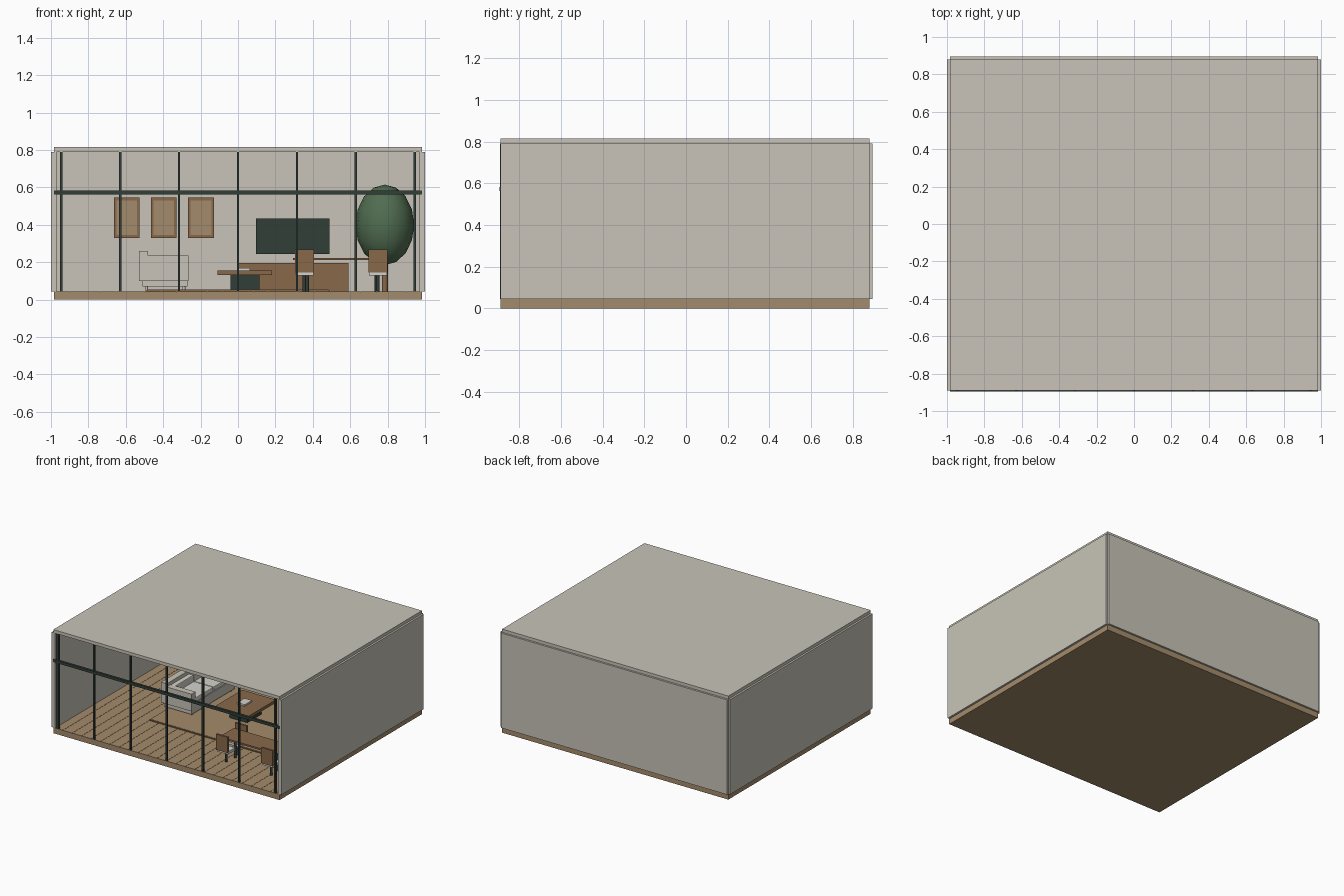
import bpy, math

if "Cube" in bpy.data.objects:
    bpy.data.objects.remove(bpy.data.objects["Cube"])


def material(name, r, g, b):
    # sRGB bytes to linear diffuse colour
    lin = [((c / 255 + 0.055) / 1.055) ** 2.4 for c in (r, g, b)]
    m = bpy.data.materials.new(name)
    m.diffuse_color = (*lin, 1)
    m.use_nodes = True
    m.node_tree.nodes["Principled BSDF"].inputs["Base Color"].default_value = m.diffuse_color
    return m


PLASTER = material("warm_plaster", 200, 196, 184)
OAK = material("light_oak", 164, 139, 107)
WALNUT = material("walnut", 136, 104, 74)
DARK = material("dark_green_metal", 50, 62, 57)
WHITE = material("off_white", 212, 210, 202)
LEAF = material("leaf_green", 80, 108, 80)


def finish(name, mat):
    ob = bpy.context.object
    ob.name = name
    ob.data.materials.append(mat)
    return ob


def box(name, x, y, z, mat, bevel=0):
    bpy.ops.mesh.primitive_cube_add(
        size=1, location=[(a + b) / 2 for a, b in (x, y, z)])
    ob = bpy.context.object
    ob.scale = [b - a for a, b in (x, y, z)]
    bpy.ops.object.transform_apply(location=False, rotation=False, scale=True)
    if bevel:
        mod = ob.modifiers.new("soft_edges", 'BEVEL')
        mod.width = bevel
        mod.segments = 2
    return finish(name, mat)


def post(name, x, y, z0, z1, r, mat):
    bpy.ops.mesh.primitive_cylinder_add(
        vertices=12, radius=r, depth=z1 - z0, location=(x, y, (z0 + z1) / 2))
    ob = finish(name, mat)
    bpy.ops.object.shade_smooth_by_angle()
    return ob


F = 0.044  # floor level

# Shell: floor, planks, walls and roof
box("floor_slab", (-0.985, 0.985), (-0.89, 0.88), (0, 0.041), OAK)
N = 24
step = 1.97 / N
for i in range(N):
    x = -0.985 + i * step
    box("floor_plank", (x + 0.001, x + step - 0.001), (-0.89, 0.88), (0.041, F), OAK)
for s in (-1, 1):
    box("side_wall", sorted((s * 0.97, s)), (-0.89, 0.88), (F, 0.79), PLASTER)
box("back_wall", (-0.985, 0.985), (0.865, 0.895), (F, 0.79), PLASTER)
box("roof", (-0.985, 0.985), (-0.89, 0.88), (0.79, 0.815), PLASTER)

# Front window frame
for i in range(-3, 4):
    w = 0.008 if abs(i) == 3 else 0.006
    box("mullion", (i * 0.315 - w, i * 0.315 + w), (-0.893, -0.878), (F, 0.79), DARK)
box("transom", (-0.985, 0.985), (-0.895, -0.876), (0.562, 0.583), DARK)

# Rug
box("rug_border", (-0.49, 0.49), (-0.40, 0.48), (F, 0.052), WALNUT)
box("rug_field", (-0.485, 0.485), (-0.395, 0.475), (0.052, 0.054), OAK)

# Sofa facing right
box("sofa_base", (-0.51, -0.27), (-0.19, 0.35), (0.07, 0.10), PLASTER)
box("sofa_seat", (-0.50, -0.265), (-0.20, 0.36), (0.10, 0.15), PLASTER)
box("sofa_back", (-0.53, -0.48), (-0.20, 0.36), (0.10, 0.26), PLASTER)
for y in (-0.20, 0.31):
    box("sofa_arm", (-0.48, -0.265), (y, y + 0.05), (0.10, 0.235), PLASTER)
for i in range(2):
    y = -0.148 + i * 0.23
    box("seat_cushion", (-0.44, -0.268), (y, y + 0.226), (0.15, 0.185), WHITE, 0.006)
    box("back_cushion", (-0.48, -0.44), (y, y + 0.226), (0.15, 0.235), WHITE, 0.006)
for x in (-0.49, -0.29):
    for y in (-0.16, 0.32):
        post("sofa_leg", x, y, F, 0.07, 0.008, PLASTER)

# Coffee table with book
box("coffee_table_top", (-0.11, 0.183), (-0.13, 0.21), (0.132, 0.155), WALNUT)
box("coffee_table_base", (-0.04, 0.115), (-0.05, 0.13), (0.052, 0.132), DARK)
box("book", (0.0, 0.065), (-0.01, 0.08), (0.155, 0.168), WHITE)

# Dining table
box("dining_table_top", (0.295, 0.80), (-0.65, -0.475), (0.211, 0.224), WALNUT)
for x in (0.37, 0.74):
    post("dining_table_leg", x, -0.562, F, 0.211, 0.009, DARK)

# Dining chairs on both long sides
for x in (0.355, 0.748):
    for back, s in ((-0.70, 1), (-0.465, -1)):
        mid = back + s * 0.045
        box("chair_seat", (x - 0.048, x + 0.048), (mid - 0.045, mid + 0.045),
            (0.13, 0.15), WHITE)
        box("chair_back", (x - 0.05, x + 0.05), (back - 0.008, back + 0.008),
            (0.145, 0.268), WALNUT)
        post("chair_leg", x, mid, F, 0.13, 0.009, DARK)

# Media cabinet and screen on the back wall
box("media_cabinet", (0.0, 0.59), (0.74, 0.865), (F, 0.197), WALNUT)
box("screen", (0.097, 0.49), (0.845, 0.865), (0.245, 0.435), DARK)

# Three framed pictures
for x in (-0.595, -0.397, -0.198):
    box("picture_frame", (x - 0.069, x + 0.069), (0.85, 0.865), (0.33, 0.545), WALNUT)
    box("picture_panel", (x - 0.055, x + 0.055), (0.846, 0.85), (0.345, 0.53), OAK)

# Indoor tree
post("tree_trunk", 0.785, 0.65, F, 0.30, 0.016, WALNUT)
bpy.ops.mesh.primitive_uv_sphere_add(
    segments=16, ring_count=8, radius=1, location=(0.785, 0.65, 0.4))
tree = finish("tree_crown", LEAF)
tree.scale = (0.157, 0.157, 0.215)
bpy.ops.object.shade_smooth()
